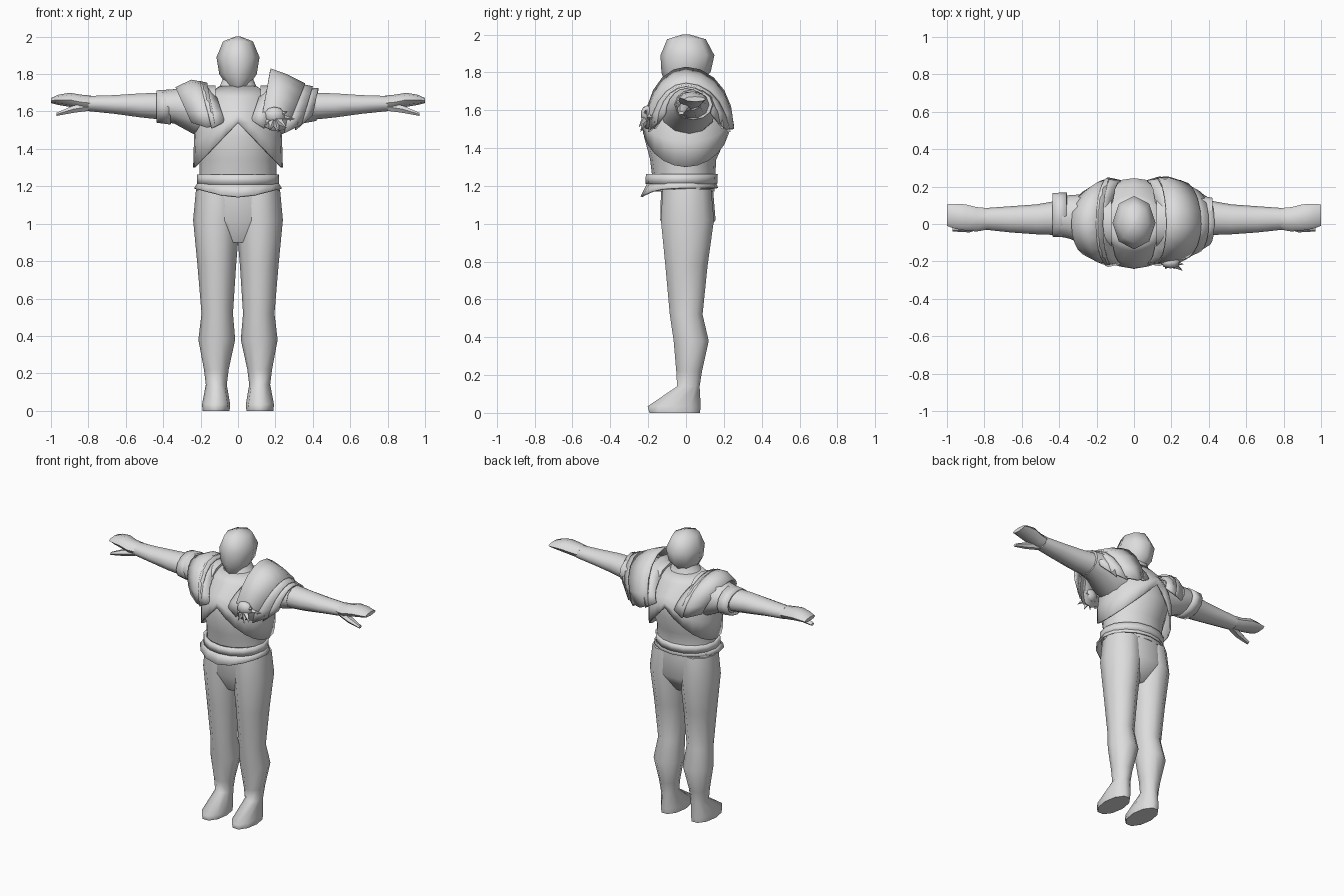
import bpy, bmesh, math
from mathutils import Vector

if "Cube" in bpy.data.objects:
    bpy.data.objects.remove(bpy.data.objects["Cube"])

gray = bpy.data.materials.new("plain gray")
gray.diffuse_color = (0.72, 0.72, 0.72, 1)
gray.use_nodes = True
gray.node_tree.nodes["Principled BSDF"].inputs["Base Color"].default_value = gray.diffuse_color


def finish(name, bm, angle=50, mirror=False, thick=0):
    """Turn a bmesh into a shaded object."""
    bmesh.ops.recalc_face_normals(bm, faces=bm.faces)
    me = bpy.data.meshes.new(name)
    bm.to_mesh(me)
    bm.free()
    me.materials.append(gray)
    ob = bpy.data.objects.new(name, me)
    bpy.context.collection.objects.link(ob)
    if thick:
        m = ob.modifiers.new("thickness", 'SOLIDIFY')
        m.thickness, m.offset = thick, -1
    if mirror:
        ob.modifiers.new("mirror", 'MIRROR').use_clip = False
    bpy.ops.object.select_all(action='DESELECT')
    ob.select_set(True)
    bpy.context.view_layer.objects.active = ob
    bpy.ops.object.shade_smooth_by_angle(angle=math.radians(angle))
    return ob


def skin(bm, rows, closed):
    """Bridge rows of points with quads."""
    vs = [[bm.verts.new(p) for p in r] for r in rows]
    n = len(vs[0])
    for a, b in zip(vs, vs[1:]):
        for i in range(n if closed else n - 1):
            j = (i + 1) % n
            bm.faces.new((a[i], a[j], b[j], b[i]))
    return vs


def loft(name, axis, rings, n=8, cap=True, shift=None, **kw):
    """Rings are (position, u0, u1, v0, v1) along axis z (u=x, v=y) or x (u=y, v=z)."""
    rows = []
    for k, (p, u0, u1, v0, v1) in enumerate(rings):
        row = []
        for i in range(n):
            a = 2 * math.pi * i / n
            u = (u0 + u1) / 2 + (u1 - u0) / 2 * math.cos(a)
            v = (v0 + v1) / 2 + (v1 - v0) / 2 * math.sin(a)
            q = p + (shift(k, a) if shift else 0)
            row.append((u, v, q) if axis == 'z' else (q, u, v))
        rows.append(row)
    bm = bmesh.new()
    vs = skin(bm, rows, True)
    if cap:
        bm.faces.new(vs[0])
        bm.faces.new(vs[-1])
    return finish(name, bm, **kw)


def shoulder_plate(name, edges, side=1, n=10):
    """Arched plate; edges are (x_top, x_end, z_top, z_end, y_front, y_back)."""
    rows = []
    for xt, xe, zt, ze, y0, y1 in edges:
        row = []
        for i in range(n + 1):
            t = math.pi * (i / n - 0.5)
            c, s = math.cos(t), math.sin(t)
            y = s * (y1 if s > 0 else -y0)
            row.append((side * (xe + (xt - xe) * c), y, ze + (zt - ze) * c))
        rows.append(row)
    bm = bmesh.new()
    skin(bm, rows, False)
    return finish(name, bm, thick=0.012)


# legs with feet, and hips
loft("leg", 'z', [
    (0.0, .045, .19, -.20, .08), (.035, .042, .192, -.21, .085),
    (.14, .06, .172, -.05, .075), (.22, .05, .182, -.055, .088),
    (.38, .015, .212, -.07, .125), (.52, .027, .195, -.09, .092),
    (.78, .01, .217, -.115, .12), (1.02, -.01, .24, -.14, .155),
    (1.18, -.02, .225, -.13, .14)], n=10, mirror=True, angle=60)
loft("hips", 'z', [(.90, -.10, .10, -.08, .08), (1.02, -.235, .235, -.14, .16),
                   (1.2, -.22, .22, -.135, .145)], n=14, angle=60)

# shirt body and neck
loft("torso", 'z', [
    (1.17, -.21, .21, -.16, .15), (1.26, -.205, .205, -.18, .155),
    (1.34, -.205, .205, -.19, .16), (1.46, -.225, .225, -.222, .215),
    (1.58, -.22, .22, -.195, .195), (1.67, -.18, .18, -.14, .15),
    (1.73, -.10, .10, -.09, .10), (1.80, -.07, .07, -.07, .085)], n=16, angle=60)


# flared shirt hem, pointed in front
def hem_drop(k, a):
    return -0.045 * max(0, -math.sin(a)) ** 3 if k == 0 else 0


loft("shirt_hem", 'z', [(1.19, -.235, .235, -.24, .17), (1.225, -.212, .212, -.20, .155)],
     n=16, cap=False, shift=hem_drop, thick=.01)
# belt
loft("belt", 'z', [(1.21, -.218, .218, -.215, .165), (1.262, -.218, .218, -.212, .168)],
     n=16, cap=False, thick=.02)


# jerkin whose hem rises to a peak in front and back
def hem_peak(k, a):
    return (1 - abs(math.cos(a))) * (.24, .15, .05, 0, 0)[k]


loft("jerkin", 'z', [
    (1.30, -.24, .24, -.235, .235), (1.43, -.236, .236, -.238, .245),
    (1.56, -.23, .23, -.21, .215), (1.68, -.175, .175, -.145, .155),
    (1.735, -.10, .10, -.095, .105)], n=24, cap=False, shift=hem_peak, thick=.01)

# head
loft("head", 'z', [
    (1.71, -.025, .025, -.085, -.02), (1.74, -.06, .06, -.11, .07),
    (1.80, -.10, .10, -.13, .13), (1.89, -.115, .115, -.135, .15),
    (1.975, -.08, .08, -.10, .105), (2.0, -.015, .015, -.02, .02)], angle=60)

# sleeves, forearms and hands
loft("sleeve", 'x', [
    (.12, -.15, .16, 1.46, 1.74), (.23, -.13, .16, 1.475, 1.74),
    (.34, -.08, .155, 1.535, 1.72), (.42, -.06, .14, 1.55, 1.71)], n=12, mirror=True, angle=60)
loft("forearm", 'x', [
    (.38, -.06, .13, 1.55, 1.705), (.52, -.055, .105, 1.565, 1.70),
    (.66, -.045, .095, 1.585, 1.69), (.80, -.03, .085, 1.60, 1.685)],
    n=10, mirror=True, angle=60)
loft("hand", 'x', [
    (.785, -.03, .085, 1.605, 1.685), (.84, -.04, .09, 1.61, 1.69),
    (.90, -.035, .105, 1.625, 1.70), (.96, -.025, .108, 1.635, 1.69),
    (1.0, -.01, .105, 1.645, 1.672)], mirror=True)
loft("thumb", 'x', [
    (.80, -.02, .04, 1.60, 1.65), (.88, -.045, .01, 1.59, 1.635),
    (.97, -.04, -.01, 1.575, 1.595)], n=6, mirror=True)
loft("arm_cuff", 'x', [(-.435, -.068, .165, 1.54, 1.713), (-.36, -.072, .17, 1.53, 1.718)],
     n=12, cap=False, thick=.015)

# small shoulder guard
shoulder_plate("small_shoulder_guard", [
    (.335, .25, 1.73, 1.54, -.17, .18), (.25, .17, 1.77, 1.515, -.215, .235),
    (.165, .12, 1.755, 1.52, -.225, .245)], side=-1)
shoulder_plate("small_guard_band", [
    (.20, .14, 1.765, 1.51, -.23, .25), (.12, .07, 1.70, 1.545, -.215, .235)], side=-1)

# large layered shoulder guard with raised collar edge
shoulder_plate("large_guard_lower", [
    (.43, .40, 1.725, 1.58, -.115, .14), (.36, .31, 1.725, 1.50, -.17, .20)])
shoulder_plate("large_guard_middle", [
    (.40, .34, 1.735, 1.53, -.155, .18), (.30, .25, 1.755, 1.485, -.20, .235)])
shoulder_plate("large_guard_upper", [
    (.36, .26, 1.75, 1.50, -.19, .23), (.26, .18, 1.80, 1.50, -.215, .255),
    (.175, .12, 1.83, 1.53, -.215, .25)])
shoulder_plate("large_guard_band", [
    (.20, .14, 1.76, 1.51, -.225, .255), (.12, .07, 1.70, 1.555, -.215, .235)])

# spiked ornament on the chest
bm = bmesh.new()
bmesh.ops.create_uvsphere(bm, u_segments=8, v_segments=5, radius=1)
for v in bm.verts:
    v.co = Vector((.195 + v.co.x * .055, -.205 + v.co.y * .035, 1.58 + v.co.z * .045))
finish("ornament_body", bm)
centre = Vector((.195, -.205, 1.57))
tips = [(.13, -.215, 1.525), (.165, -.24, 1.495), (.215, -.24, 1.485),
        (.262, -.25, 1.51), (.305, -.175, 1.56), (.265, -.215, 1.60)]
bm = bmesh.new()
for t in tips:
    tip = Vector(t)
    d = (tip - centre).normalized()
    s = d.cross(Vector((0, 1, 0))).normalized() * .026
    w = d.cross(s)
    base = [bm.verts.new(centre + d * .02 + q) for q in (s, w * .8, -s, -w * .8)]
    top = bm.verts.new(tip)
    bm.faces.new(base)
    for i in range(4):
        bm.faces.new((base[i], base[(i + 1) % 4], top))
finish("ornament_spikes", bm, angle=30)
